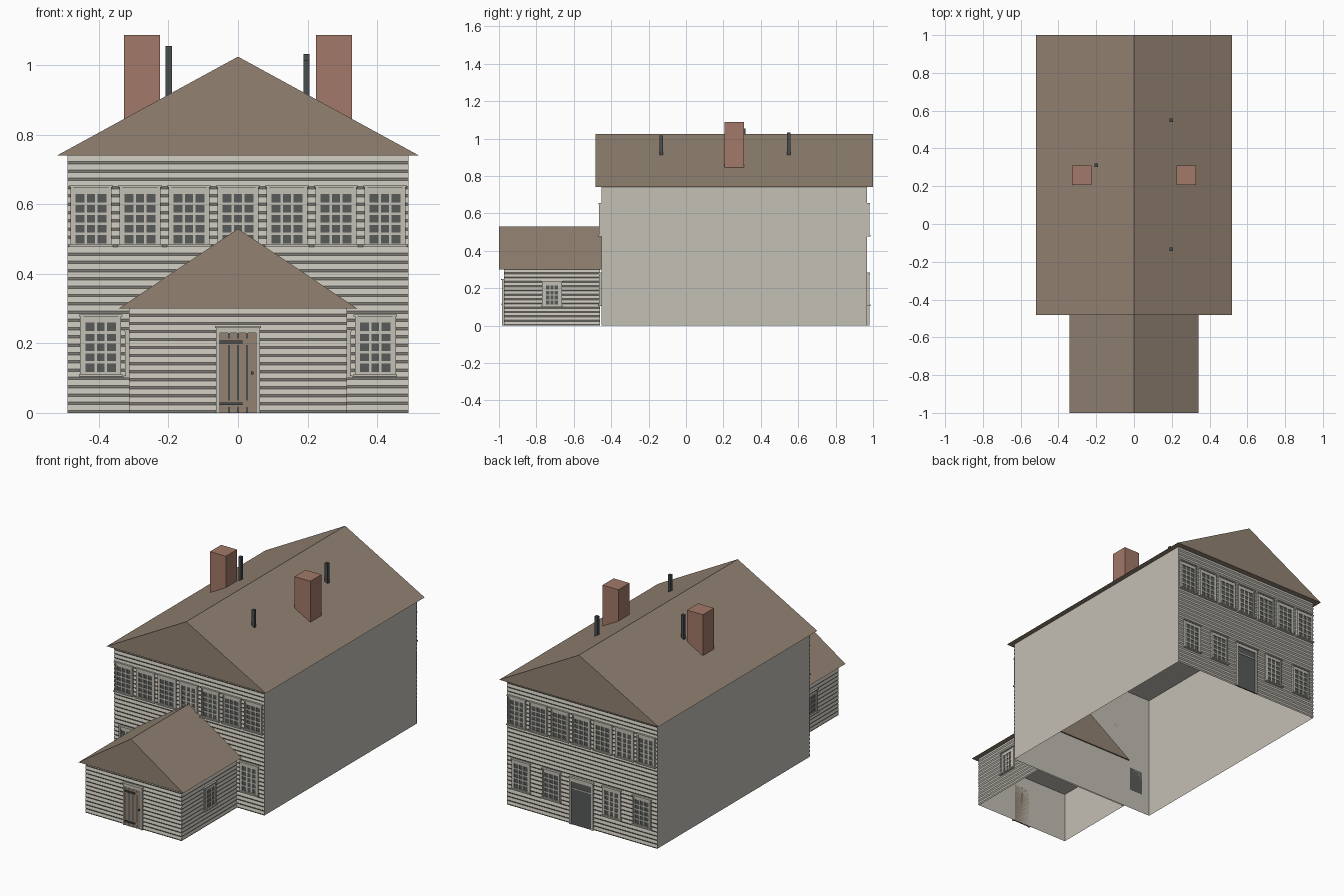
import bpy, bmesh, math
from mathutils import Matrix, Vector

cube = bpy.data.objects.get("Cube")
if cube:
    bpy.data.objects.remove(cube, do_unlink=True)


def material(name, rgb):
    m = bpy.data.materials.new(name)
    m.use_nodes = True
    col = (*rgb, 1)
    m.diffuse_color = col
    bsdf = next(n for n in m.node_tree.nodes if n.type == 'BSDF_PRINCIPLED')
    bsdf.inputs["Base Color"].default_value = col
    bsdf.inputs["Roughness"].default_value = 0.9
    return m


WALL = material("pale wall", (0.55, 0.525, 0.465))
ROOF = material("brown wood", (0.29, 0.225, 0.17))
BRICK = material("red brick", (0.36, 0.19, 0.14))
DARK = material("dark glass", (0.095, 0.105, 0.098))
METAL = material("dark metal", (0.065, 0.075, 0.075))


def finish(bm, name, mats, matrix=Matrix()):
    bm.transform(matrix)
    mesh = bpy.data.meshes.new(name)
    bm.to_mesh(mesh)
    bm.free()
    for m in mats:
        mesh.materials.append(m)
    obj = bpy.data.objects.new(name, mesh)
    bpy.context.scene.collection.objects.link(obj)
    return obj


def add_box(bm, x, y, z, mat=0):
    """Box between the (low, high) pairs x, y and z."""
    lo, hi = zip(x, y, z)
    lo, hi = Vector(lo), Vector(hi)
    place = Matrix.Translation((lo + hi) / 2) @ Matrix.Diagonal((*(hi - lo), 1))
    verts = bmesh.ops.create_cube(bm, size=1, matrix=place)["verts"]
    for f in {f for v in verts for f in v.link_faces}:
        f.material_index = mat


def box(name, mat, x, y, z, open_bottom=False):
    bm = bmesh.new()
    add_box(bm, x, y, z)
    if open_bottom:
        bm.normal_update()
        low = [f for f in bm.faces if f.normal.z < -0.9]
        bmesh.ops.delete(bm, geom=low, context='FACES_ONLY')
    return finish(bm, name, [mat])


def gable_roof(name, half, y0, y1, eave, ridge):
    bm = bmesh.new()
    tri = [bm.verts.new((x, y0, z)) for x, z in ((-half, eave), (half, eave), (0, ridge))]
    face = bm.faces.new(tri)
    new = bmesh.ops.extrude_face_region(bm, geom=[face])["geom"]
    moved = [v for v in new if isinstance(v, bmesh.types.BMVert)]
    bmesh.ops.translate(bm, verts=moved, vec=(0, y1 - y0, 0))
    bmesh.ops.recalc_face_normals(bm, faces=bm.faces)
    return finish(bm, name, [ROOF])


def siding(name, wall, half, height, rows):
    """Clapboards: upright boards, each with a slanted lower lip."""
    bm = bmesh.new()
    step = height / rows
    profile = []
    for i in range(rows):
        z = i * step
        profile += [(0, z), (-0.005, z + step * 0.3)]
    profile.append((0, height))
    pairs = [[bm.verts.new((x, y, z)) for x in (-half, half)] for y, z in profile]
    for a, b in zip(pairs, pairs[1:]):
        bm.faces.new((a[0], a[1], b[1], b[0]))
    return finish(bm, name, [WALL], wall)


def window(name, wall, x, z0, z1, width, glass_w, glass_z, rows):
    """Framed sash window with a grid of panes; local -y points out of the wall."""
    bm = bmesh.new()
    h, g = width / 2, glass_w / 2
    g0, g1 = glass_z
    out = (-0.010, 0)
    add_box(bm, (x - h, x - g), out, (z0, z1))
    add_box(bm, (x + g, x + h), out, (z0, z1))
    add_box(bm, (x - g, x + g), out, (z0, g0))
    add_box(bm, (x - g, x + g), out, (g1, z1))
    add_box(bm, (x - g, x + g), (-0.006, 0), (g0, g1), 1)
    # raised edge moulding, cap and sill
    for s in (-1, 1):
        c = x + s * (h - 0.005)
        add_box(bm, (c - 0.004, c + 0.004), (-0.013, 0), (z0, z1))
    add_box(bm, (x - h - 0.003, x + h + 0.003), (-0.015, 0), (z1 - 0.006, z1))
    add_box(bm, (x - h - 0.004, x + h + 0.004), (-0.018, 0), (z0, z0 + 0.007))
    # glazing bars
    bar, front = glass_w * 0.042, (-0.009, -0.005)
    for i in (1, 2):
        c = x - g + glass_w * i / 3
        add_box(bm, (c - bar, c + bar), front, (g0, g1))
    for i in range(1, rows):
        c = g0 + (g1 - g0) * i / rows
        add_box(bm, (x - g, x + g), front, (c - bar, c + bar))
    return finish(bm, name, [WALL, DARK], wall)


def door_frame(name, wall, half, top, inner, inner_top):
    bm = bmesh.new()
    for s in (-1, 1):
        add_box(bm, sorted((s * inner, s * half)), (-0.012, 0), (0, top))
    add_box(bm, (-inner, inner), (-0.012, 0), (inner_top, top))
    add_box(bm, (-half - 0.003, half + 0.003), (-0.017, 0), (top - 0.006, top))
    return finish(bm, name, [WALL], wall)


def facing(x, y, degrees):
    return Matrix.Translation((x, y, 0)) @ Matrix.Rotation(math.radians(degrees), 4, 'Z')


front = facing(0, -0.453, 0)
back = facing(0, 0.968, 180)
porch_front = facing(0, -0.972, 0)

# walls, open underneath
box("main_walls", WALL, (-0.49, 0.49), (-0.453, 0.968), (0, 0.74), True)
box("porch_walls", WALL, (-0.312, 0.312), (-0.972, -0.461), (0, 0.30), True)

# roofs
gable_roof("main_roof", 0.52, -0.483, 1.0, 0.741, 1.025)
gable_roof("porch_roof", 0.342, -1.0, -0.445, 0.301, 0.53)

# clapboards
siding("front_siding", front, 0.49, 0.74, 31)
siding("back_siding", back, 0.49, 0.74, 31)
siding("porch_front_siding", porch_front, 0.314, 0.30, 13)

# porch sides
for side, s in (("left", 1), ("right", -1)):
    wall = facing(s * 0.312, -0.7165, s * 90)
    siding(f"porch_{side}_siding", wall, 0.2555, 0.30, 13)
    window(f"porch_{side}_window", wall, 0, 0.10, 0.24, 0.108, 0.066, (0.112, 0.215), 4)

# upper and lower windows
for label, wall, lower in (("front", front, (-0.395, 0.395)),
                           ("back", back, (-0.395, -0.197, 0.197, 0.395))):
    for i in range(7):
        window(f"{label}_upper_window_{i + 1}", wall, (i - 3) * 0.141,
               0.477, 0.655, 0.118, 0.088, (0.487, 0.63), 5)
    for i, x in enumerate(lower):
        window(f"{label}_lower_window_{i + 1}", wall, x,
               0.105, 0.283, 0.118, 0.088, (0.117, 0.26), 5)

# front plank door with grooves, strap hinges and knob
door_frame("front_door_frame", porch_front, 0.063, 0.25, 0.052, 0.23)
bm = bmesh.new()
add_box(bm, (-0.052, 0.052), (-0.007, 0), (0, 0.23))
for x in (-0.026, 0, 0.026):
    for z in ((0, 0.017), (0.036, 0.195), (0.214, 0.23)):
        add_box(bm, (x - 0.003, x + 0.003), (-0.008, 0), z, 1)
for z in (0.026, 0.204):
    add_box(bm, (-0.055, 0.013), (-0.013, 0), (z - 0.004, z + 0.004), 1)
add_box(bm, (0.038, 0.044), (-0.015, 0), (0.111, 0.119), 1)
finish(bm, "front_door", [ROOF, METAL], porch_front)

# back double door
door_frame("back_door_frame", back, 0.077, 0.28, 0.064, 0.255)
bm = bmesh.new()
add_box(bm, (-0.064, 0.064), (-0.007, 0), (0, 0.255))
add_box(bm, (-0.064, 0.064), (-0.010, 0), (0.212, 0.218), 1)
finish(bm, "back_door", [DARK, WALL], back)

# chimneys
for side, s in (("left", 1), ("right", -1)):
    box(f"{side}_chimney", BRICK, sorted((s * 0.224, s * 0.328)), (0.207, 0.311), (0.80, 1.088))

# vent pipes
for i, (x, y, top) in enumerate(((-0.199, 0.31, 1.055), (0.197, 0.55, 1.032), (0.197, -0.133, 1.016))):
    box(f"vent_pipe_{i + 1}", METAL, (x - 0.009, x + 0.009), (y - 0.009, y + 0.009), (0.88, top))
